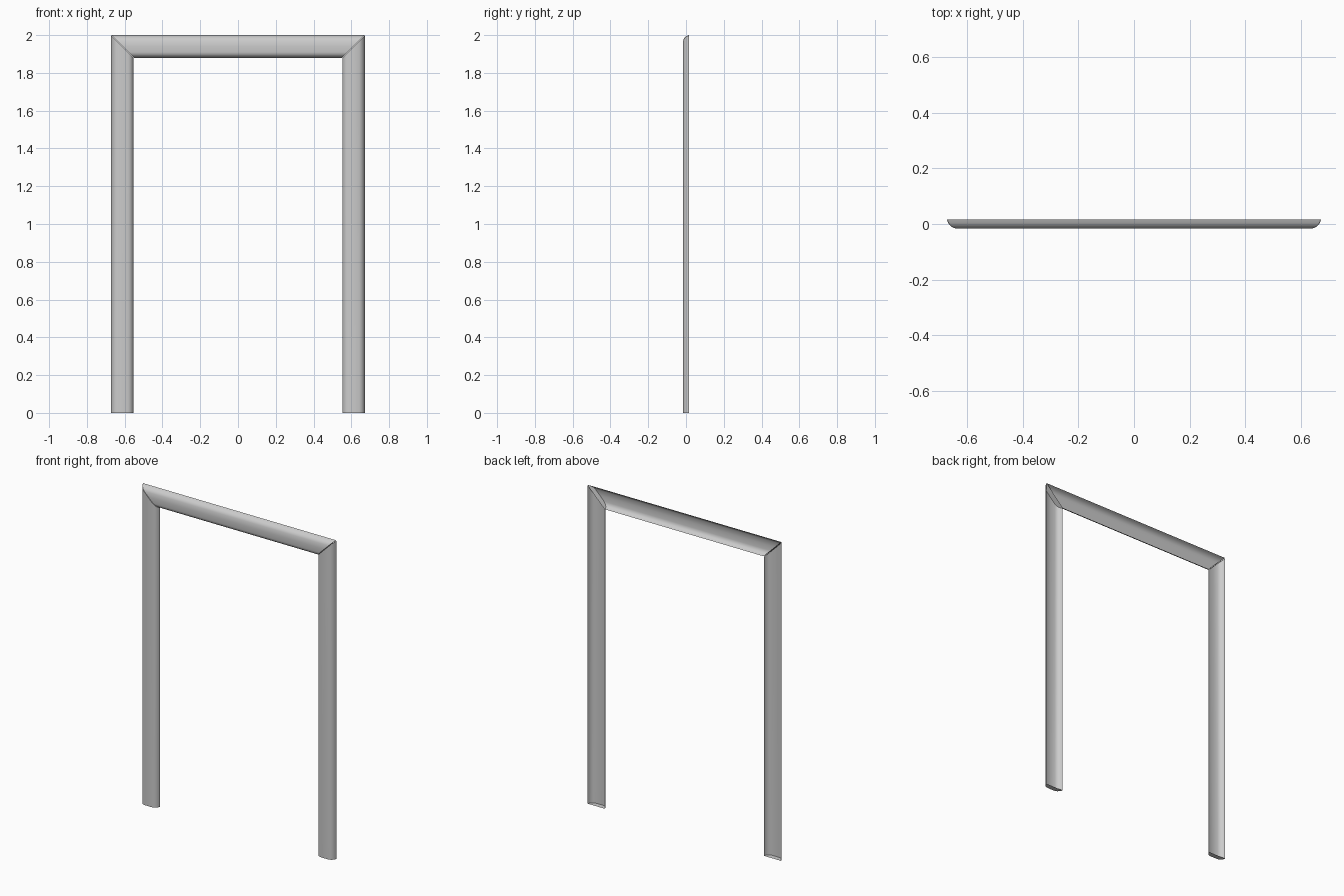
import bpy, bmesh, math

if "Cube" in bpy.data.objects:
    bpy.data.objects.remove(bpy.data.objects["Cube"])

W, H, HALF = 0.12, 2.0, 0.672   # trim width, overall height, half width
GAP = 0.002                     # fine joint at the mitres
# Moulding section: (distance in from outer edge, depth y), open at the back
PROFILE = [(0, .0165), (.004, .005), (.010, -.004), (.018, -.011), (.030, -.0155),
           (.060, -.0165),
           (.090, -.0155), (.102, -.011), (.110, -.004), (.116, .005), (W, .0165)]


def moulding(name, start, end):
    """Sweep the open-backed profile between two end functions and cap the ends."""
    bm = bmesh.new()
    a = [bm.verts.new(start(u, y)) for u, y in PROFILE]
    b = [bm.verts.new(end(u, y)) for u, y in PROFILE]
    for i in range(len(PROFILE) - 1):
        bm.faces.new((a[i], a[i + 1], b[i + 1], b[i]))
    bm.faces.new(a)
    bm.faces.new(b[::-1])
    bmesh.ops.recalc_face_normals(bm, faces=bm.faces)
    bm.faces.ensure_lookup_table()
    # the middle front strip must face -y
    if bm.faces[len(PROFILE) // 2].normal.y > 0:
        bmesh.ops.reverse_faces(bm, faces=bm.faces)
    me = bpy.data.meshes.new(name)
    bm.to_mesh(me)
    bm.free()
    ob = bpy.data.objects.new(name, me)
    bpy.context.collection.objects.link(ob)
    bpy.context.view_layer.objects.active = ob
    ob.select_set(True)
    bpy.ops.object.shade_smooth_by_angle(angle=math.radians(40))
    ob.select_set(False)


# Side casings, square at the floor and mitred at the top
for side, s in (("left", -1), ("right", 1)):
    moulding(side + "_jamb_casing",
             lambda u, y: (s * (HALF - u), y, 0),
             lambda u, y: (s * (HALF - u), y, H - u - GAP))

# Head casing, mitred at both ends
moulding("head_casing",
         lambda u, y: (-(HALF - u - GAP), y, H - u),
         lambda u, y: (HALF - u - GAP, y, H - u))
